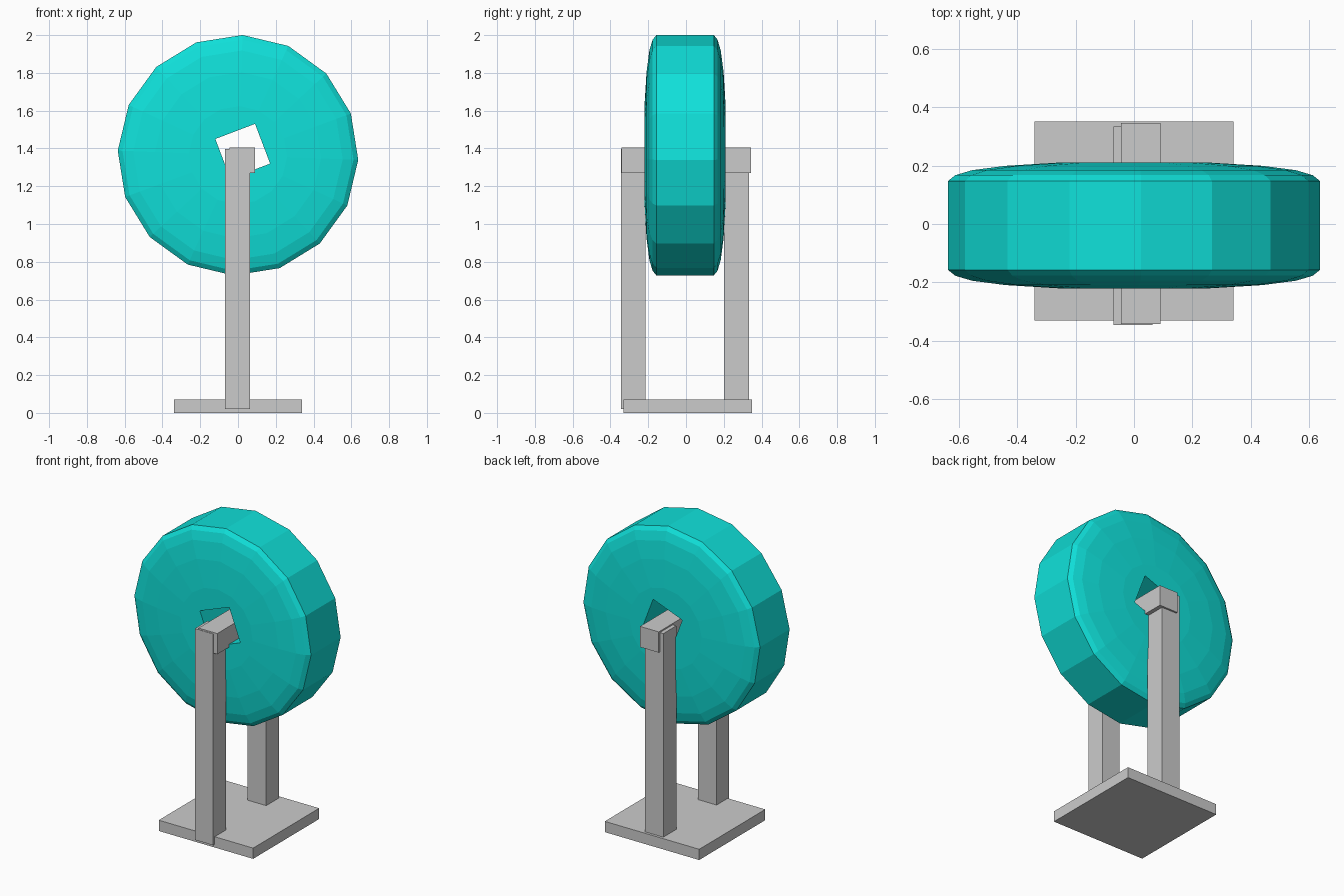
import bpy
import bmesh
from math import cos, sin, radians, tau
from mathutils import Matrix

cube = bpy.data.objects.get("Cube")
if cube:
    bpy.data.objects.remove(cube, do_unlink=True)


def make_material(name, color):
    mat = bpy.data.materials.new(name)
    mat.use_nodes = True
    mat.diffuse_color = color
    mat.node_tree.nodes["Principled BSDF"].inputs["Base Color"].default_value = color
    return mat


teal = make_material("teal", (0.005, 0.75, 0.70, 1))
grey = make_material("light_grey", (0.60, 0.60, 0.60, 1))


def add_object(name, bm, mat):
    bmesh.ops.recalc_face_normals(bm, faces=bm.faces)
    mesh = bpy.data.meshes.new(name)
    bm.to_mesh(mesh)
    bm.free()
    mesh.materials.append(mat)
    obj = bpy.data.objects.new(name, mesh)
    bpy.context.collection.objects.link(obj)
    return obj


def box(name, x, y, z, mat, turn=0):
    """Box from (min, max) ranges, optionally turned about its own y axis."""
    bm = bmesh.new()
    bmesh.ops.create_cube(bm, size=1)
    size = [b - a for a, b in (x, y, z)]
    centre = [(a + b) / 2 for a, b in (x, y, z)]
    bm.transform(Matrix.Translation(centre) @ Matrix.Rotation(turn, 4, "Y")
                 @ Matrix.Diagonal((*size, 1)))
    return add_object(name, bm, mat)


# Stand: base plate, two posts and the axle resting against them
box("base_plate", (-0.34, 0.34), (-0.33, 0.35), (0, 0.07), grey)
box("front_post", (-0.07, 0.063), (-0.345, -0.215), (0.02, 1.396), grey)
box("back_post", (-0.07, 0.063), (0.2, 0.333), (0.02, 1.396), grey)
box("axle", (-0.045, 0.09), (-0.342, 0.345), (1.27, 1.405), grey)

# Wheel: sixteen-sided, with rounded shoulders and slightly domed faces
SIDES = 16
half = [(0.26, 0.215), (0.44, 0.204), (0.555, 0.189), (0.612, 0.172), (0.637, 0.152)]
profile = [(r, -d) for r, d in half] + [(r, d) for r, d in reversed(half)]
bm = bmesh.new()
rings = []
for r, d in profile:
    angles = [tau * i / SIDES - radians(2.2) for i in range(SIDES)]
    rings.append([bm.verts.new((r * cos(a), d - 0.005, 1.364 + r * sin(a))) for a in angles])
for low, high in zip(rings, rings[1:]):
    for i in range(SIDES):
        j = (i + 1) % SIDES
        bm.faces.new((low[i], low[j], high[j], high[i]))
bm.faces.new(rings[0])
bm.faces.new(rings[-1])
wheel = add_object("wheel", bm, teal)

# Square axle hole through the wheel
cutter = box("hole_cutter", (-0.0875, 0.1375), (-0.5, 0.5), (1.2725, 1.4975),
             teal, radians(-20.8))
cutter.hide_render = True
cut = wheel.modifiers.new("axle_hole", "BOOLEAN")
cut.operation = "DIFFERENCE"
cut.solver = "EXACT"
cut.object = cutter
bpy.context.view_layer.objects.active = wheel
bpy.ops.object.modifier_apply(modifier=cut.name)
bpy.data.objects.remove(cutter, do_unlink=True)
